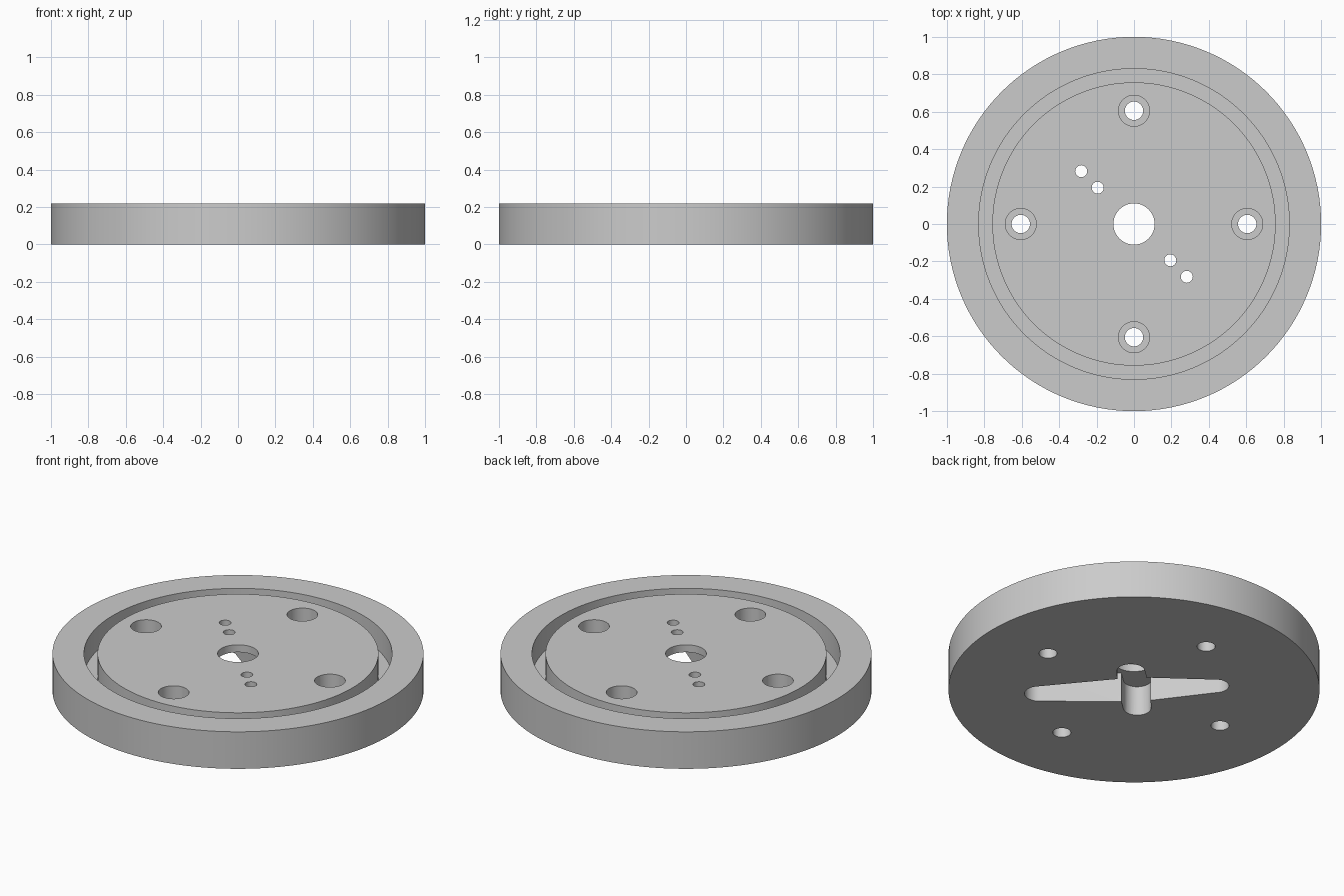
import bpy, bmesh, math
from mathutils import Matrix

default = bpy.data.objects.get("Cube")
if default:
    bpy.data.objects.remove(default, do_unlink=True)

HEIGHT = 0.22
SEGMENTS = 128

grey = bpy.data.materials.new("plain grey")
grey.use_nodes = True
colour = (0.6, 0.6, 0.6, 1.0)
grey.diffuse_color = colour
grey.node_tree.nodes["Principled BSDF"].inputs["Base Color"].default_value = colour


def make_object(name, bm):
    """Turn a bmesh into a linked object with outward normals."""
    bmesh.ops.recalc_face_normals(bm, faces=bm.faces[:])
    mesh = bpy.data.meshes.new(name)
    bm.to_mesh(mesh)
    bm.free()
    mesh.materials.append(grey)
    obj = bpy.data.objects.new(name, mesh)
    bpy.context.collection.objects.link(obj)
    return obj


def lathe(name, profile):
    """Revolve a closed (radius, z) profile around the z axis."""
    bm = bmesh.new()
    rings = []
    for i in range(SEGMENTS):
        a = 2 * math.pi * i / SEGMENTS
        rings.append([bm.verts.new((r * math.cos(a), r * math.sin(a), z)) for r, z in profile])
    n = len(profile)
    for i in range(SEGMENTS):
        p, q = rings[i], rings[(i + 1) % SEGMENTS]
        for j in range(n):
            k = (j + 1) % n
            bm.faces.new((p[j], q[j], q[k], p[k]))
    return make_object(name, bm)


def drill(name, x, y, radius, z0, z1, segments=40):
    """Cylindrical cutter between two heights."""
    bm = bmesh.new()
    bmesh.ops.create_cone(bm, cap_ends=True, segments=segments, radius1=radius,
                          radius2=radius, depth=z1 - z0,
                          matrix=Matrix.Translation((x, y, (z0 + z1) / 2)))
    return make_object(name, bm)


def arm_pocket(name, angle, reach_a, tip_a, reach_b, tip_b, hub, top):
    """Double-arm cutter: round tips at both ends, tapering from the hub."""
    outline = []
    steps = 16
    for side, reach, tip in ((1, reach_a, tip_a), (-1, reach_b, tip_b)):
        centre = reach - tip
        outline.append((side * 0.1, -side * hub))
        for i in range(steps + 1):
            t = -math.pi / 2 + math.pi * i / steps
            outline.append((side * (centre + tip * math.cos(t)), side * tip * math.sin(t)))
        outline.append((side * 0.1, side * hub))
    bm = bmesh.new()
    face = bm.faces.new([bm.verts.new((x, y, -0.1)) for x, y in outline])
    grown = bmesh.ops.extrude_face_region(bm, geom=[face])
    bmesh.ops.translate(bm, vec=(0, 0, top + 0.1),
                        verts=[v for v in grown["geom"] if isinstance(v, bmesh.types.BMVert)])
    bmesh.ops.rotate(bm, verts=bm.verts[:], cent=(0, 0, 0),
                     matrix=Matrix.Rotation(angle, 3, 'Z'))
    return make_object(name, bm)


# Disc with a centre bore and a ring groove in the top
groove_z = HEIGHT - 0.14
disc = lathe("wheel_disc", [
    (0.11, 0), (1.0, 0), (1.0, HEIGHT), (0.83, HEIGHT), (0.83, groove_z),
    (0.757, groove_z), (0.757, HEIGHT), (0.11, HEIGHT)])

cutters = []

# Four counterbored mounting holes
for i in range(4):
    a = i * math.pi / 2
    x, y = 0.605 * math.cos(a), 0.605 * math.sin(a)
    cutters.append(drill("mount_hole", x, y, 0.049, -0.1, HEIGHT + 0.1))
    cutters.append(drill("counterbore", x, y, 0.083, HEIGHT - 0.12, HEIGHT + 0.1))

# Cross-shaped pocket in the underside
POCKET = 0.176
cutters.append(arm_pocket("long_pocket", math.radians(-45),
                          0.592, 0.08, 0.513, 0.07, 0.12, POCKET))
cutters.append(arm_pocket("short_pocket", math.radians(45),
                          0.276, 0.075, 0.276, 0.075, 0.08, POCKET))

# Two pairs of screw holes from the top into the pocket
for side in (-1, 1):
    for d in (0.194, 0.282):
        cutters.append(drill("screw_hole", side * d, -side * d, 0.032,
                             0.1, HEIGHT + 0.1, 32))

# Cut everything out of the disc
bpy.ops.object.select_all(action='DESELECT')
bpy.context.view_layer.objects.active = disc
disc.select_set(True)
for cutter in cutters:
    cutter.hide_render = True
    mod = disc.modifiers.new("cut", 'BOOLEAN')
    mod.operation = 'DIFFERENCE'
    mod.solver = 'EXACT'
    mod.object = cutter
    bpy.ops.object.modifier_apply(modifier=mod.name)
    bpy.data.objects.remove(cutter, do_unlink=True)

bpy.ops.object.shade_smooth_by_angle(angle=math.radians(30))
